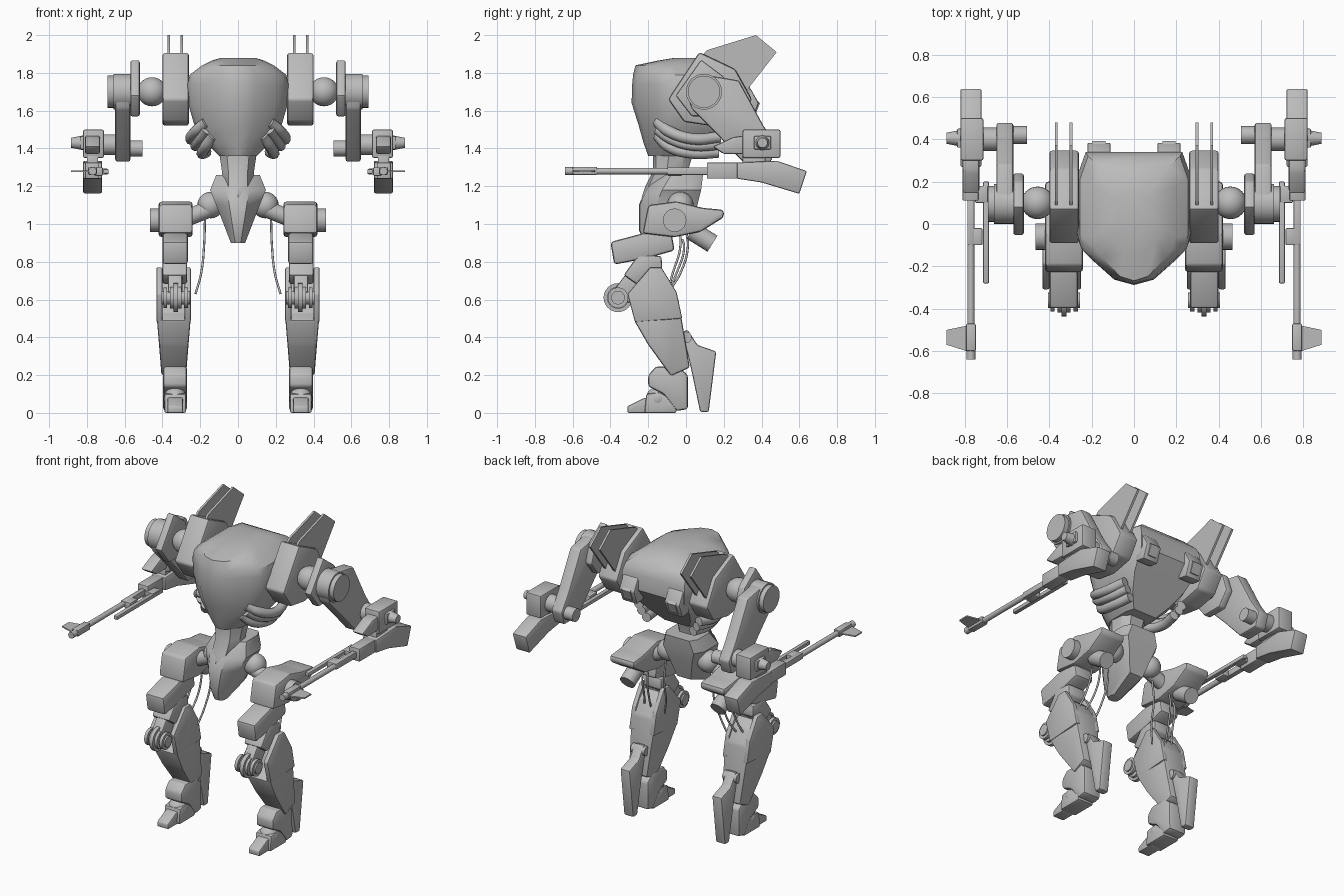
import bpy, bmesh, math
from mathutils import Vector, Matrix

cube = bpy.data.objects.get("Cube")
if cube:
    bpy.data.objects.remove(cube, do_unlink=True)

GREY = (0.5, 0.5, 0.5, 1)
metal = bpy.data.materials.new("grey_metal")
metal.use_nodes = True
metal.diffuse_color = GREY
metal.node_tree.nodes["Principled BSDF"].inputs["Base Color"].default_value = GREY


def mirror(ob):
    mod = ob.modifiers.new("Mirror", "MIRROR")
    mod.use_axis = (True, False, False)
    mod.use_mirror_merge = False


def finish(name, bm, both=True):
    bmesh.ops.recalc_face_normals(bm, faces=bm.faces)
    me = bpy.data.meshes.new(name)
    bm.to_mesh(me)
    bm.free()
    me.materials.append(metal)
    ob = bpy.data.objects.new(name, me)
    bpy.context.collection.objects.link(ob)
    bpy.ops.object.select_all(action="DESELECT")
    ob.select_set(True)
    bpy.context.view_layer.objects.active = ob
    bpy.ops.object.shade_smooth_by_angle(angle=math.radians(35))
    if both:
        mirror(ob)
    return ob


def prism(name, x0, x1, poly, bevel=0.012, taper=None):
    """Side profile (y, z) extruded from x0 to x1; taper = (z low, scale low, z high, scale high)."""
    bm = bmesh.new()
    a = [bm.verts.new((x0, y, z)) for y, z in poly]
    b = [bm.verts.new((x1, y, z)) for y, z in poly]
    bm.faces.new(a)
    bm.faces.new(b[::-1])
    for i in range(len(poly)):
        j = (i + 1) % len(poly)
        bm.faces.new((a[i], b[i], b[j], a[j]))
    if taper:
        zl, sl, zh, sh = taper
        mid = (x0 + x1) / 2
        for v in bm.verts:
            t = min(1, max(0, (v.co.z - zl) / (zh - zl)))
            v.co.x = mid + (v.co.x - mid) * (sl + (sh - sl) * t)
    bmesh.ops.recalc_face_normals(bm, faces=bm.faces)
    if bevel:
        bmesh.ops.bevel(bm, geom=bm.edges[:], offset=bevel, segments=2, profile=0.5,
                        affect="EDGES", clamp_overlap=True)
    return finish(name, bm)


def box(name, x0, x1, y0, y1, z0, z1, bevel=0.006):
    return prism(name, x0, x1, [(y0, z0), (y1, z0), (y1, z1), (y0, z1)], bevel)


def cyl(name, centre, r, depth, axis=(1, 0, 0), r2=None):
    bm = bmesh.new()
    rot = Vector((0, 0, 1)).rotation_difference(Vector(axis)).to_matrix().to_4x4()
    bmesh.ops.create_cone(bm, cap_ends=True, segments=24, radius1=r,
                          radius2=r if r2 is None else r2, depth=depth,
                          matrix=Matrix.Translation(centre) @ rot)
    return finish(name, bm)


def ball(name, centre, r):
    bm = bmesh.new()
    bmesh.ops.create_uvsphere(bm, u_segments=24, v_segments=14, radius=r,
                              matrix=Matrix.Translation(centre))
    return finish(name, bm)


def loft(name, sections, half):
    """Stacked rings (z, half width, front y, back y) shaped by a half outline."""
    outline = half + [(-x, t) for x, t in half[-2:0:-1]]
    bm = bmesh.new()
    rings = [[bm.verts.new((x * w, y0 + (y1 - y0) * t, z)) for x, t in outline]
             for z, w, y0, y1 in sections]
    for lo, hi in zip(rings, rings[1:]):
        for i in range(len(lo)):
            j = (i + 1) % len(lo)
            bm.faces.new((lo[i], lo[j], hi[j], hi[i]))
    bm.faces.new(rings[0])
    bm.faces.new(rings[-1])
    return finish(name, bm, both=False)


def tube(name, points, r):
    cu = bpy.data.curves.new(name, "CURVE")
    cu.dimensions = "3D"
    cu.bevel_depth = r
    cu.bevel_resolution = 3
    cu.resolution_u = 8
    cu.use_fill_caps = True
    sp = cu.splines.new("BEZIER")
    sp.bezier_points.add(len(points) - 1)
    for bp, p in zip(sp.bezier_points, points):
        bp.co = p
        bp.handle_left_type = bp.handle_right_type = "AUTO"
    cu.materials.append(metal)
    ob = bpy.data.objects.new(name, cu)
    bpy.context.collection.objects.link(ob)
    mirror(ob)


# Torso, waist and pelvis
keel = [(0, 0), (.35, .04), (.75, .19), (.93, .27), (1, .38), (1, .82), (.85, 1), (0, 1)]
loft("torso", [(1.36, .1, -.2, .1), (1.43, .17, -.225, .16), (1.52, .23, -.25, .24),
               (1.64, .265, -.288, .34), (1.74, .268, -.285, .34), (1.79, .255, -.28, .32),
               (1.84, .19, -.268, .27), (1.865, .14, -.15, .22), (1.88, .09, -.06, .15)], keel)
loft("waist", [(1.14, .05, -.235, 0), (1.2, .085, -.215, 0), (1.28, .085, -.175, .01),
               (1.38, .1, -.175, .04)], [(0, 0), (.6, .08), (1, .4), (.9, .8), (.5, 1), (0, 1)])
loft("pelvis", [(.9, .038, -.22, -.15), (.97, .065, -.25, .02), (1.1, .115, -.25, .06),
                (1.18, .148, -.215, .08), (1.26, .115, -.15, .09)],
     [(0, 0), (.4, .02), (1, .3), (1, .8), (.75, 1), (0, 1)])
prism("back_vent", .11, .22, [(.28, 1.56), (.35, 1.55), (.385, 1.64), (.34, 1.72), (.28, 1.72)], .008)
prism("back_vent_slat", .135, .195, [(.35, 1.575), (.366, 1.575), (.392, 1.64), (.37, 1.66)], 0)

# Rib hoses
tube("upper_rib_hose", [(.165, -.15, 1.54), (.225, -.09, 1.49), (.25, .04, 1.45), (.22, .18, 1.46)], .03)
tube("lower_rib_hose", [(.13, -.15, 1.47), (.17, -.09, 1.41), (.19, .04, 1.375), (.17, .17, 1.38)], .03)
tube("middle_rib_hose", [(.165, -.15, 1.5), (.2, -.08, 1.45), (.225, .04, 1.415), (.2, .18, 1.42)], .028)

# Shoulders
prism("shoulder_pod", .26, .4, [(-.095, 1.66), (.07, 1.91), (.26, 1.82), (.35, 1.66),
                                (.28, 1.55), (.13, 1.52), (-.01, 1.54)], .014)
for x in (.297, .367):
    prism("pod_fin", x - .007, x + .007, [(.07, 1.88), (.11, 1.92), (.37, 2), (.48, 1.91), (.3, 1.68)], 0)
ball("shoulder_ball", (.455, .1, 1.7), .077)
prism("shoulder_plate", .52, .57, [(-.055, 1.68), (.08, 1.87), (.2, 1.78), (.24, 1.66),
                                   (.17, 1.57), (.03, 1.57)], .01)
cyl("shoulder_hub", (.61, .095, 1.7), .095, .1)
cyl("shoulder_cap", (.672, .095, 1.7), .085, .036)
cyl("shoulder_cap_rim", (.655, .095, 1.7), .078, .05)

# Arms
prism("upper_arm", .57, .65, [(0, 1.7), (.03, 1.61), (.16, 1.48), (.3, 1.33), (.45, 1.33),
                              (.48, 1.42), (.41, 1.52), (.28, 1.76), (.1, 1.79)])
cyl("elbow_pivot", (.54, .42, 1.4), .042, .07)
cyl("elbow_joint", (.68, .4, 1.42), .055, .1)
box("forearm", .71, .82, .3, .5, 1.35, 1.5, .01)
prism("forearm_cuff", .73, .81, [(.14, 1.41), (.2, 1.37), (.32, 1.37), (.32, 1.47), (.25, 1.46)])
box("forearm_socket", .8, .835, .36, .45, 1.395, 1.465)
cyl("forearm_spike", (.85, .405, 1.43), .04, .07, r2=.026)
box("wrist", .74, .8, .3, .42, 1.28, 1.37)

# Rifles
prism("rifle_stock", .72, .82, [(.27, 1.24), (.4, 1.22), (.6, 1.16), (.64, 1.28), (.48, 1.335), (.27, 1.325)], .008)
box("rifle_receiver", .735, .81, .11, .29, 1.24, 1.325)
box("rifle_handguard", .753, .787, -.1, .13, 1.26, 1.3)
cyl("rifle_barrel", (.77, -.27, 1.28), .017, .4, (0, 1, 0))
box("rifle_muzzle", .747, .793, -.6, -.47, 1.26, 1.303)
cyl("rifle_muzzle_tip", (.77, -.615, 1.28), .021, .05, (0, 1, 0))
box("rifle_side_box", .715, .76, -.1, -.02, 1.255, 1.3)
box("rifle_side_rail", .685, .712, -.28, .2, 1.265, 1.29, .004)
box("rifle_rail_mount", .69, .75, .1, .18, 1.262, 1.293, .004)
bm = bmesh.new()
for z in (1.276, 1.284):
    bm.faces.new([bm.verts.new((x, y, z)) for x, y in ((.79, -.48), (.885, -.5), (.885, -.57), (.79, -.6))])
bmesh.ops.bridge_loops(bm, edges=bm.edges[:])
finish("muzzle_fin", bm)

# Hips and thighs
ball("hip_ball", (.145, -.03, 1.1), .07)
cyl("hip_axle", (.2, -.045, 1.06), .045, .16, (1, 0, -.4))
prism("hip_armour", .24, .42, [(-.23, .95), (-.2, 1.1), (-.05, 1.12), (.09, 1.085), (.2, 1.075),
                               (.2, 1.035), (.08, .96), (-.06, .93)], .016)
cyl("hip_hub", (.435, -.06, 1.02), .062, .06)
prism("thigh", .265, .4, [(-.4, .905), (-.23, .95), (-.08, .97), (-.06, .86), (-.2, .82), (-.38, .785)], .016)
cyl("thigh_thruster", (.33, .085, .93), .05, .13, (0, .8, -.5))
prism("knee_guard", .27, .4, [(-.33, .73), (-.25, .84), (-.13, .83), (-.125, .76), (-.26, .68)])
prism("knee_link", .295, .37, [(-.39, .64), (-.3, .76), (-.2, .72), (-.3, .58)], .01)

# Knee wheels
for x, r, w in ((.33, .065, .06), (.33, .085, .025), (.33, .04, .15), (.385, .06, .02), (.275, .06, .02)):
    cyl("knee_wheel", (x, -.36, .61), r * .9, w)

# Shins, with side flanks around the knee
shin_taper = (.2, .72, .5, 1)
prism("shin_body", .25, .43, [(-.275, .49), (-.2, .53), (-.15, .74), (-.09, .69), (-.04, .6), (.02, .24),
                              (-.08, .195), (-.2, .36)], .012, shin_taper)
for x in (.25, .4):
    prism("shin_flank", x, x + .032, [(-.31, .63), (-.19, .77), (-.13, .77), (-.05, .64),
                                      (-.02, .5), (-.27, .48)], .008)
prism("heel_spur", .3, .37, [(-.02, .43), (.01, .44), (.06, .36), (.16, .325), (.12, .005), (.075, .005),
                             (.03, .22)], .01)
cyl("spur_pivot", (.335, 0, .4), .03, .1)

# Feet
prism("ankle", .27, .396, [(-.2, .14), (-.2, .2), (-.16, .245), (-.04, .245), (.01, .2), (.01, .02),
                           (-.05, .01), (-.12, .1)], .014)
ball("toe_joint", (.333, -.15, .075), .062)
prism("toe_base", .275, .39, [(-.22, .0), (-.05, 0), (-.05, .06), (-.14, .11), (-.21, .1)], .01)
prism("toe", .292, .374, [(-.31, 0), (-.18, 0), (-.18, .09), (-.23, .075), (-.31, .035)], .008)

# Leg cables
for i, (x, y) in enumerate(((.175, -.04), (.27, .0), (.32, -.02))):
    tube("leg_cable", [(x, y, 1.02 - .05 * i), (x + .005, y + .01, .88), (x + .02, y - .03, .74),
                       (x + .05, -.1, .63)], .006)
